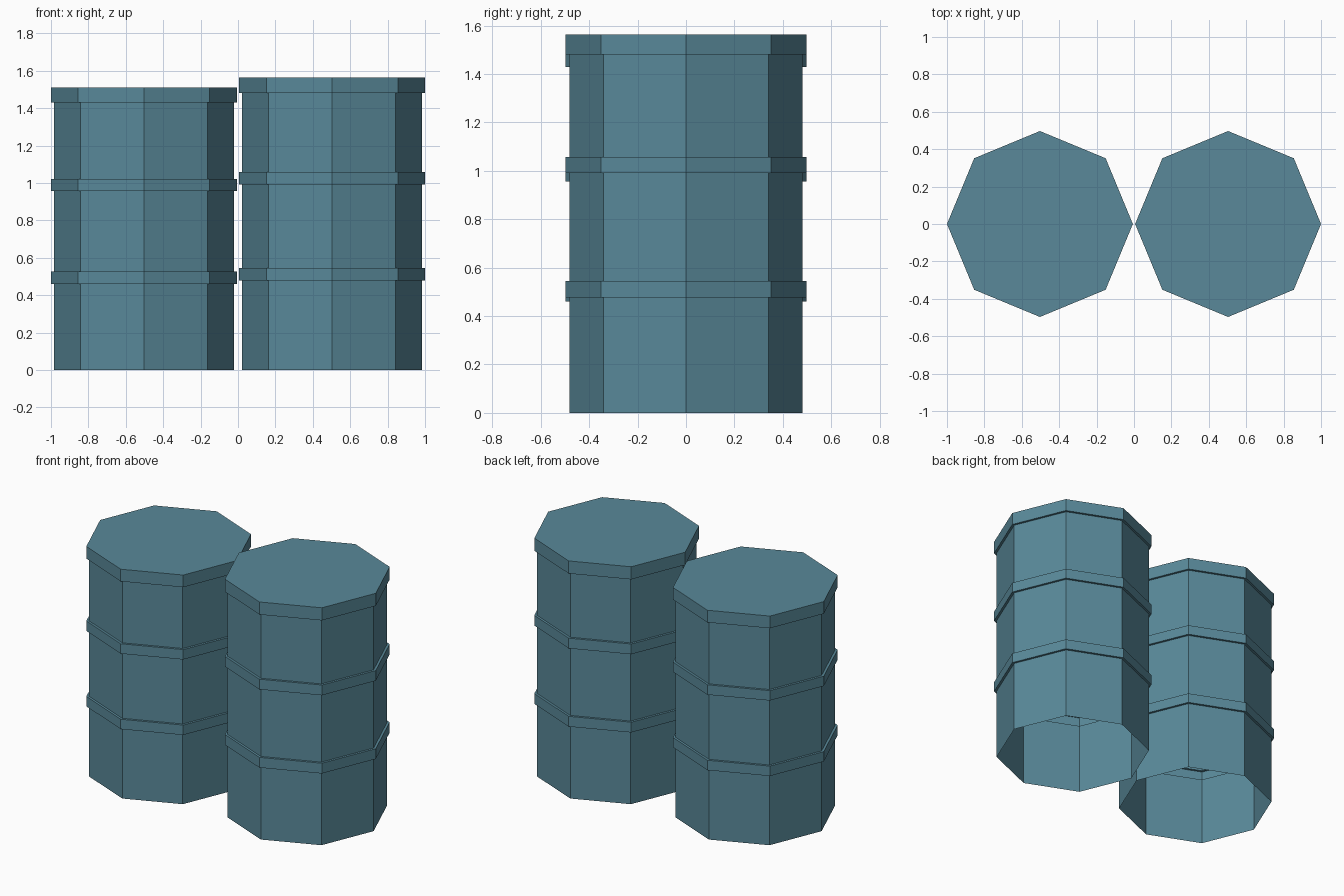
import bpy, bmesh
from math import cos, sin, pi

if "Cube" in bpy.data.objects:
    bpy.data.objects.remove(bpy.data.objects["Cube"])

SIDES = 8
BODY_R, RIM_R = 0.481, 0.497

# Colour
mat = bpy.data.materials.new("blue_paint")
mat.diffuse_color = (0.10, 0.25, 0.32, 1)
mat.use_nodes = True
mat.node_tree.nodes["Principled BSDF"].inputs["Base Color"].default_value = mat.diffuse_color


def barrel(name, x, y, s):
    """Octagonal shell with two hoops and a lid, open underneath; s scales height."""
    profile = [(BODY_R, 0)]
    for low, high in ((0.461, 0.526), (0.956, 1.021)):
        profile += [(BODY_R, low), (RIM_R, low), (RIM_R, high), (BODY_R, high)]
    profile += [(BODY_R, 1.43), (RIM_R, 1.43), (RIM_R, 1.51)]

    bm = bmesh.new()
    rings = [[bm.verts.new((r * cos(2 * pi * i / SIDES), r * sin(2 * pi * i / SIDES), z * s))
              for i in range(SIDES)] for r, z in profile]
    # Side walls and ledges
    for a, b in zip(rings, rings[1:]):
        for i in range(SIDES):
            j = (i + 1) % SIDES
            bm.faces.new((a[i], a[j], b[j], b[i]))
    # Flat lid
    bm.faces.new(rings[-1])

    mesh = bpy.data.meshes.new(name)
    bm.to_mesh(mesh)
    bm.free()
    mesh.materials.append(mat)
    ob = bpy.data.objects.new(name, mesh)
    ob.location = (x, y, 0)
    bpy.context.collection.objects.link(ob)


# Short barrel on the left, taller one on the right
barrel("short_barrel", -0.503, 0, 1.0)
barrel("tall_barrel", 0.503, 0, 1.036)
